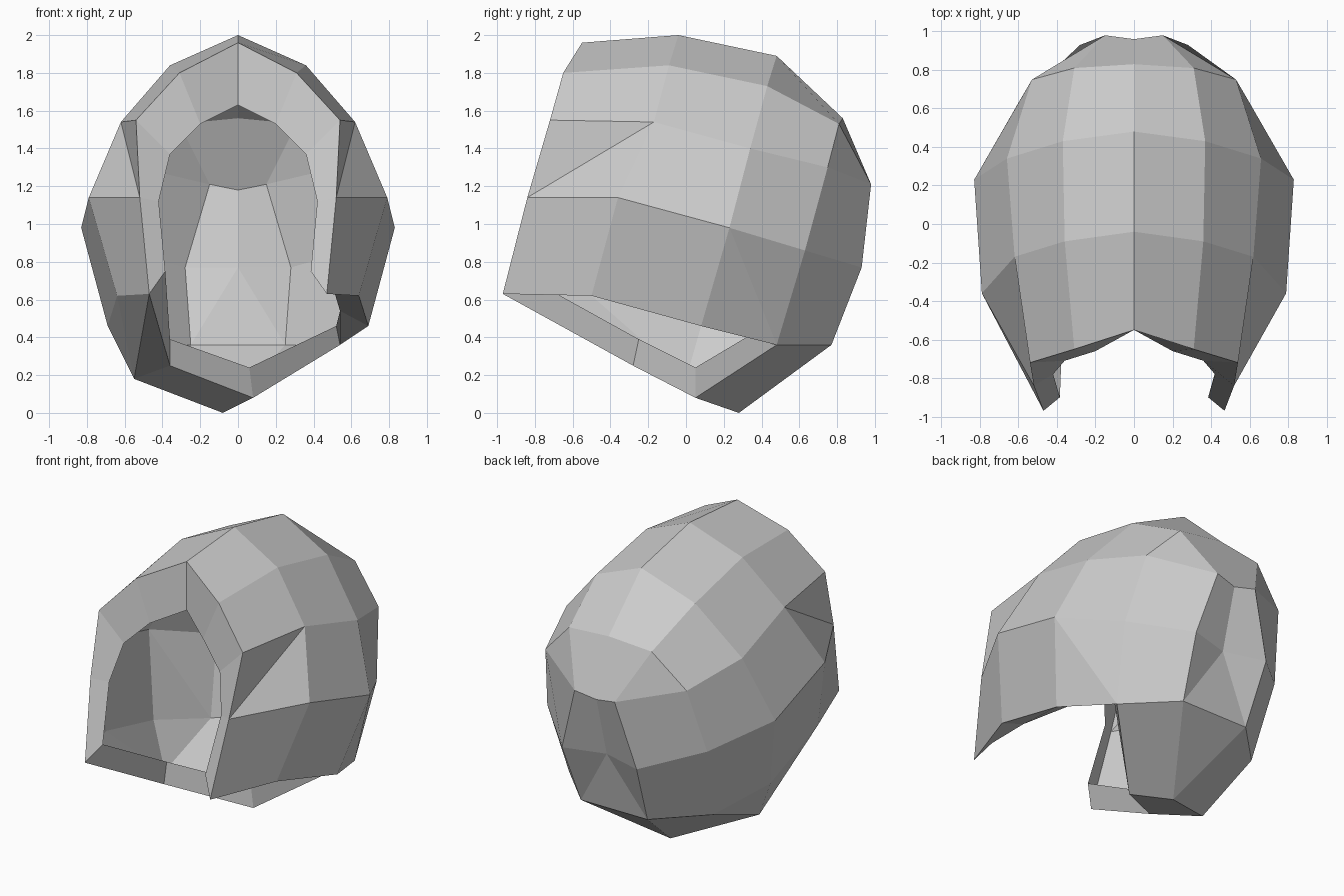
import bpy
import bmesh
from mathutils import Vector

cube = bpy.data.objects.get("Cube")
if cube:
    bpy.data.objects.remove(cube, do_unlink=True)

grey = bpy.data.materials.new("plain_grey")
grey.use_nodes = True
tone = (0.6, 0.6, 0.6, 1)
grey.diffuse_color = tone
grey.node_tree.nodes["Principled BSDF"].inputs["Base Color"].default_value = tone


def flip(point):
    return (-point[0], point[1], point[2])


def strips(rows):
    """Polygons joining neighbouring rows; repeated points collapse to triangles."""
    polygons = []
    for first, second in zip(rows, rows[1:]):
        for i in range(len(first) - 1):
            polygons.append([first[i], first[i + 1], second[i + 1], second[i]])
    return polygons


def build(name, polygons, mirrored=False):
    if mirrored:
        polygons = polygons + [[flip(p) for p in reversed(poly)] for poly in polygons]
    mesh = bpy.data.meshes.new(name)
    bm = bmesh.new()
    known = {}
    for poly in polygons:
        corners = list(dict.fromkeys(poly))
        if len(corners) < 3:
            continue
        for p in corners:
            if p not in known:
                known[p] = bm.verts.new(Vector(p))
        bm.faces.new([known[p] for p in corners])
    bmesh.ops.remove_doubles(bm, verts=bm.verts, dist=0.0005)
    bmesh.ops.recalc_face_normals(bm, faces=bm.faces)
    bm.to_mesh(mesh)
    bm.free()
    mesh.materials.append(grey)
    part = bpy.data.objects.new(name, mesh)
    bpy.context.collection.objects.link(part)
    return part


# Cross-sections of one half, each running from the crown down to the lower edge
opening = [(0, -.55, 1.63), (.2, -.66, 1.53), (.36, -.71, 1.37), (.42, -.78, 1.12), (.385, -.9, .75)]
brow = [(0, -.55, 1.96), (.31, -.65, 1.8), (.54, -.72, 1.55), (.52, -.84, 1.14), (.47, -.97, .63)]
middle = [(0, -.04, 2), (.36, -.09, 1.84), (.62, -.17, 1.54), (.79, -.36, 1.14), (.64, -.5, .62)]
behind = [(0, .48, 1.89), (.37, .43, 1.73), (.66, .34, 1.4), (.83, .23, .98), (.69, .08, .46)]
nape = [(0, .83, 1.56), (.31, .81, 1.53), (.53, .75, 1.3), (.6, .63, .86), (.54, .48, .36)]

# Back panel beside the central groove
groove_top, groove_low = (0, .96, 1.18), (0, .85, .77)
ridge_top, ridge_low, heel = (.15, .98, 1.21), (.28, .93, .77), (.25, .77, .36)
back = [groove_top, ridge_top, ridge_top, ridge_low, heel]
groove = [groove_top, groove_top, groove_top, groove_low, groove_low]

tip, side, hip, corner = (row[-1] for row in (brow, middle, behind, nape))

# Outer shell: the temple is folded along the line from the middle row to the brow
shell = strips([middle, behind])
shell += strips([brow[:3], middle[:3]])
shell += [[brow[2], middle[2], brow[3]],
          [middle[2], middle[3], brow[3]],
          [brow[3], middle[3], side, tip]]
shell += strips([behind[:4], nape[:4]])
shell += [[behind[3], hip, corner], [behind[3], corner, nape[3]]]
shell += strips([nape, back, groove])
build("outer_shell", shell, mirrored=True)

# Rim around the face opening
build("front_rim", strips([opening, brow]), mirrored=True)

# Lopsided lower skin, hanging lower on one side
cheek, chin = (-.36, -.28, .25), (.08, .05, .08)
low_side, low_point = (-.55, 0, .18), (-.08, .28, 0)
lower = [[flip(a), flip(b), low_side] for a, b in ((tip, side), (side, hip), (hip, corner))]
lower += [[flip(tip), low_side, cheek],
          [cheek, low_side, low_point, chin],
          [low_side, flip(corner), flip(heel), low_point],
          [low_point, flip(heel), heel],
          [low_point, heel, corner, chin],
          [heel, flip(heel), groove_low]]
build("lower_skin", lower)

# Turned-in edge along the bottom
edge = [flip(tip), cheek, chin, corner, hip, side, tip]
inset = [flip(opening[-1]), (-.36, -.25, .39), (.06, .05, .24), (.52, .42, .46),
         (.54, .08, .54), (.51, -.45, .64), opening[-1]]
build("lower_rim", strips([edge, inset]))
